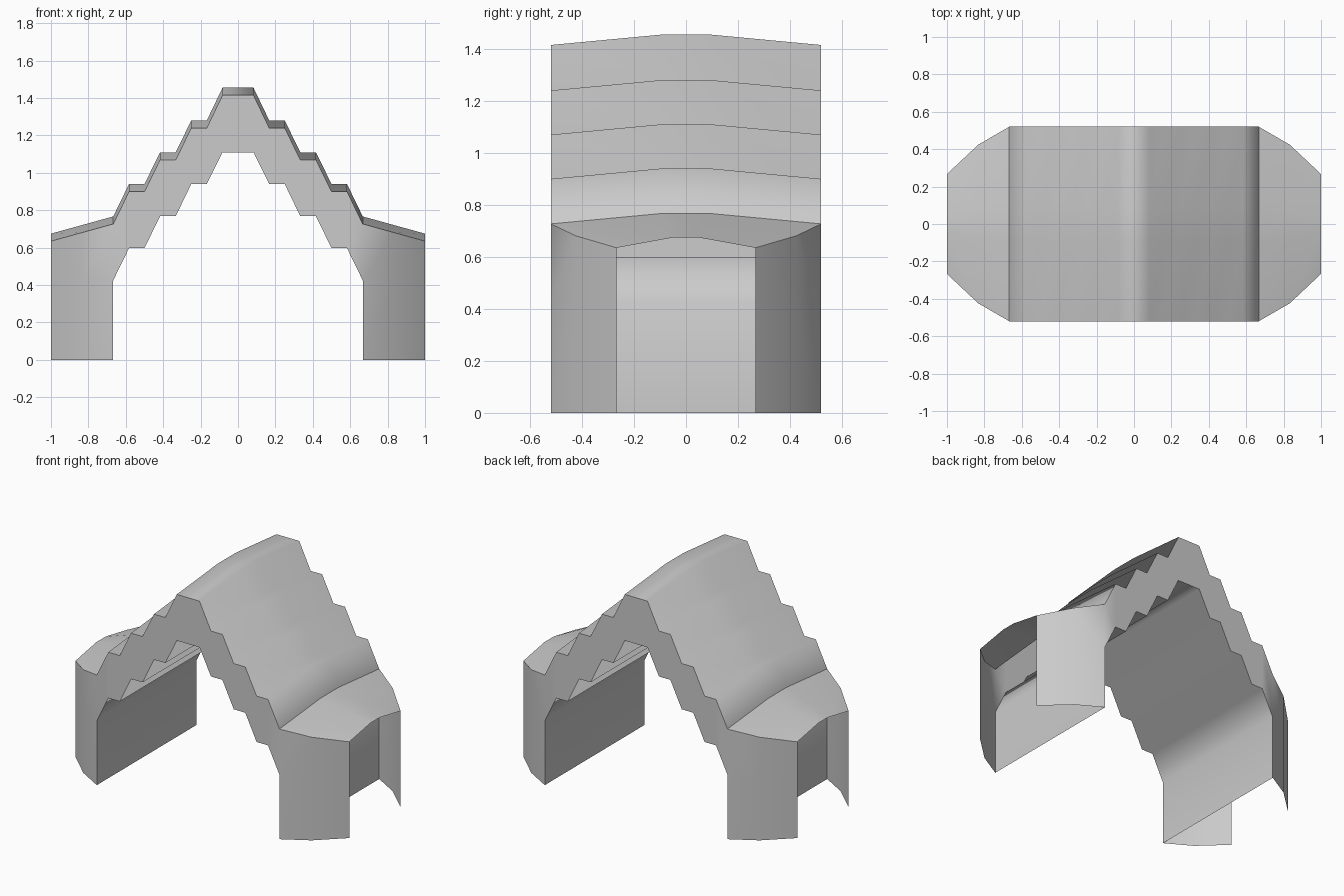
import bpy, bmesh

if "Cube" in bpy.data.objects:
    bpy.data.objects.remove(bpy.data.objects["Cube"])

W = 0.52       # half depth of the arch
DROP = 0.04    # how far the roof falls toward its front and back edges
STEP_X = [0.083, 0.167, 0.25, 0.333, 0.417, 0.5, 0.583, 0.667]
OUTER_Z = [1.455, 1.28, 1.28, 1.11, 1.11, 0.94, 0.94, 0.767]
INNER_Z = [1.11, 0.94, 0.94, 0.768, 0.768, 0.597, 0.597, 0.425]
WING = [(0.667, 0.52, 0.767), (0.833, 0.424, 0.721), (1.0, 0.267, 0.675)]  # x, half depth, top z


def symmetric(zs):
    """Full left-to-right profile from the right half."""
    right = list(zip(STEP_X, zs))
    return [(-x, z) for x, z in reversed(right)] + right


def surface(name, grids, mirror=None):
    """Smooth open surface from grids of points (rows joined by quads)."""
    bm = bmesh.new()
    for rows in grids:
        vs = [[bm.verts.new(p) for p in row] for row in rows]
        for a, b in zip(vs, vs[1:]):
            for i in range(len(a) - 1):
                bm.faces.new((a[i], a[i + 1], b[i + 1], b[i]))
    bmesh.ops.remove_doubles(bm, verts=bm.verts, dist=0.0005)
    for f in bm.faces:
        f.smooth = True
    me = bpy.data.meshes.new(name)
    bm.to_mesh(me)
    bm.free()
    ob = bpy.data.objects.new(name, me)
    bpy.context.collection.objects.link(ob)
    if mirror is not None:
        mod = ob.modifiers.new("Mirror", 'MIRROR')
        mod.use_axis = [i == mirror for i in range(3)]
        mod.use_mirror_merge = False
    return ob


outer, inner = symmetric(OUTER_Z), symmetric(INNER_Z)
CROWN = [(-1, DROP), (-0.18, 0), (0.18, 0), (1, DROP)]  # depth fraction, drop

# Stepped roof, slightly crowned from front to back
surface("stepped_roof", [[[(x, W * t, z - d) for x, z in outer] for t, d in CROWN]])

# Stepped underside with the inner legs down to the ground
under = [(-0.667, 0)] + inner + [(0.667, 0)]
surface("arch_underside", [[[(x, y, z) for x, z in under] for y in (W, -W)]])

# Sloping wing roofs on both sides
surface("wing_roofs", [[[(x, h * t, z - d) for x, h, z in WING] for t, d in CROWN]], mirror=0)

# Front wall: arch band plus angled wing walls, mirrored to the back
band = [[(x, -W, z) for x, z in inner], [(x, -W, z - DROP) for x, z in outer]]


def wing_wall(side):
    pts = WING if side > 0 else WING[::-1]
    return [[(side * x, -h, 0) for x, h, z in pts],
            [(side * x, -h, 0.425) for x, h, z in pts],
            [(side * x, -h, z - DROP) for x, h, z in pts]]


surface("front_and_back_walls", [band, wing_wall(-1), wing_wall(1)], mirror=1)
